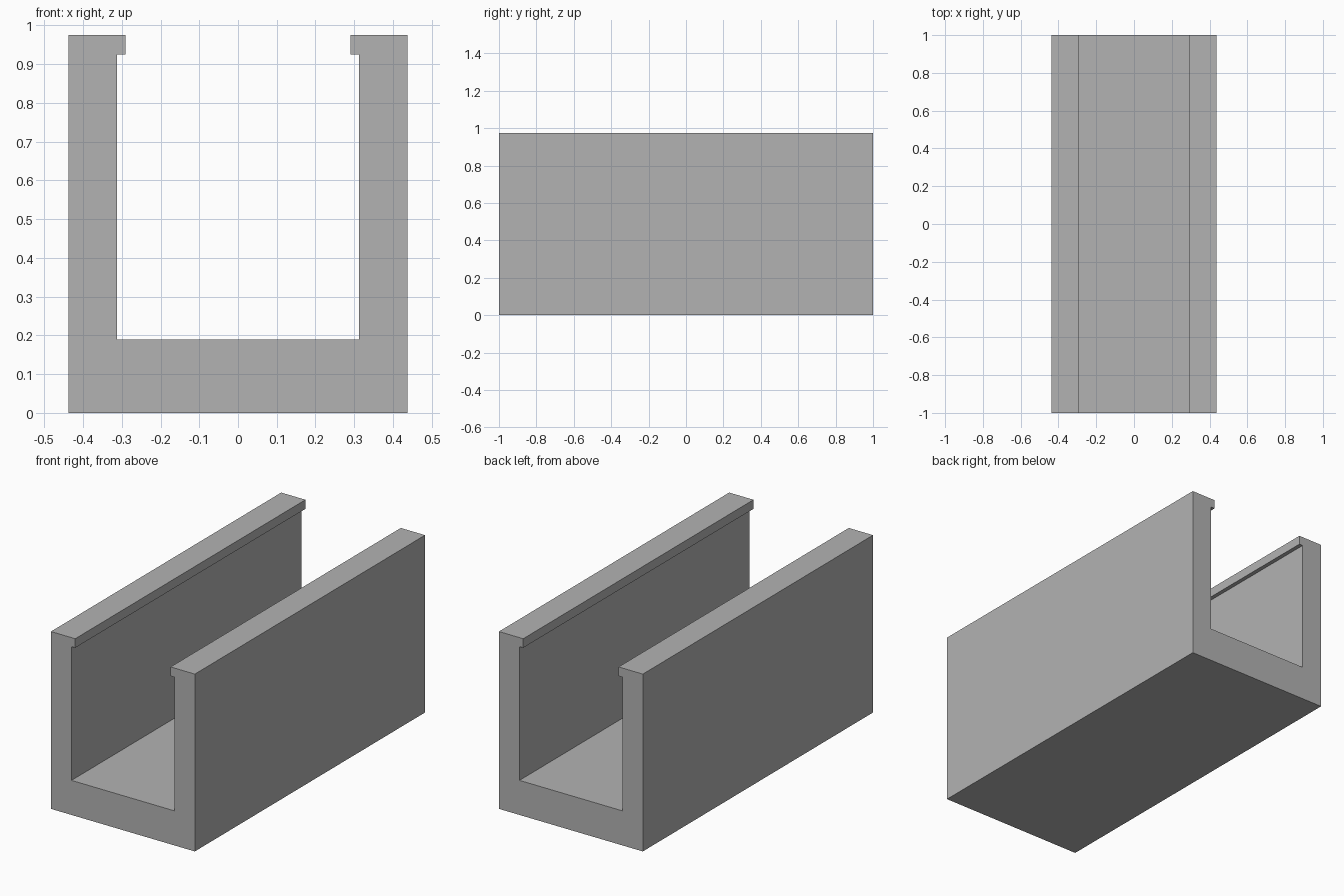
import bpy
import bmesh

cube = bpy.data.objects.get("Cube")
if cube:
    bpy.data.objects.remove(cube, do_unlink=True)

# Main dimensions
LENGTH = 2.0
HALF_WIDTH = 0.4375
HEIGHT = 0.975
INNER = 0.3125
FLOOR = 0.19
LIP_X = 0.29
LIP_Z = 0.925

# Plain grey material
grey = bpy.data.materials.new("plain_grey")
grey.use_nodes = True
colour = (0.45, 0.45, 0.45, 1)
grey.diffuse_color = colour
grey.node_tree.nodes["Principled BSDF"].inputs["Base Color"].default_value = colour

# Right half of the channel section, mirrored into a full outline
half = [
    (HALF_WIDTH, 0), (HALF_WIDTH, HEIGHT), (LIP_X, HEIGHT),
    (LIP_X, LIP_Z), (INNER, LIP_Z), (INNER, FLOOR),
]
outline = half + [(-x, z) for x, z in reversed(half)]

# Extrude the section along the length
bm = bmesh.new()
section = bm.faces.new([bm.verts.new((x, -LENGTH / 2, z)) for x, z in outline])
result = bmesh.ops.extrude_face_region(bm, geom=[section], use_keep_orig=True)
far_end = [v for v in result["geom"] if isinstance(v, bmesh.types.BMVert)]
bmesh.ops.translate(bm, verts=far_end, vec=(0, LENGTH, 0))
bmesh.ops.recalc_face_normals(bm, faces=bm.faces)

mesh = bpy.data.meshes.new("lipped_channel")
bm.to_mesh(mesh)
bm.free()
mesh.materials.append(grey)
channel = bpy.data.objects.new("lipped_channel", mesh)
bpy.context.collection.objects.link(channel)
